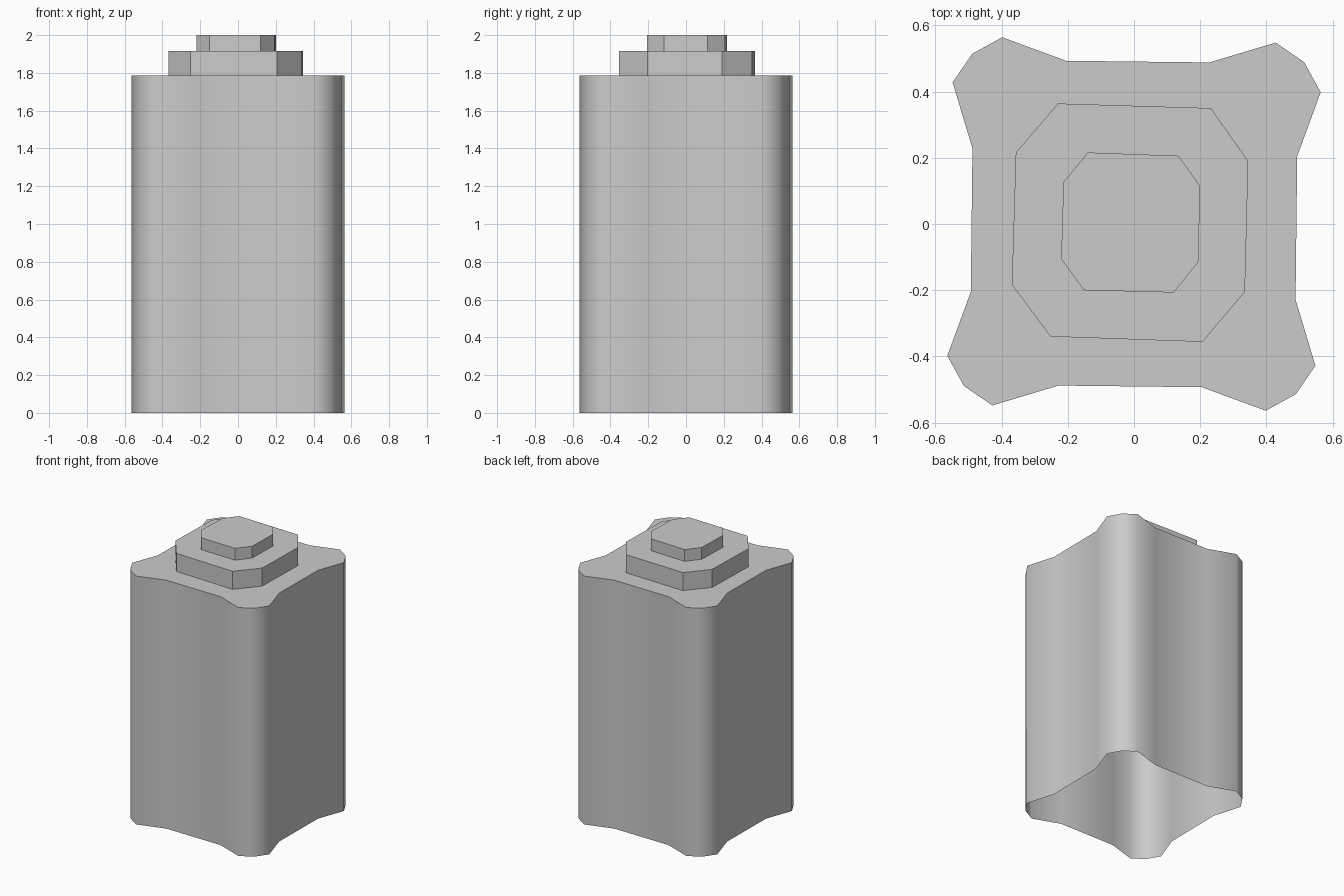
import bpy, bmesh
from math import radians

if "Cube" in bpy.data.objects:
    bpy.data.objects.remove(bpy.data.objects["Cube"])


def stepped_shell(name, outline, z0, z1, hole=None, smooth=False):
    """Walls around an outline, open below, with a flat top that may have a hole."""
    bm = bmesh.new()

    def loop(points, z):
        verts = [bm.verts.new((x, y, z)) for x, y in points]
        edges = [bm.edges.new((a, b)) for a, b in zip(verts, verts[1:] + verts[:1])]
        return verts, edges

    low, _ = loop(outline, z0)
    high, rim = loop(outline, z1)
    if hole:
        _, inner = loop(hole, z1)
        bmesh.ops.triangle_fill(bm, edges=rim + inner, use_beauty=True, normal=(0, 0, 1))
    else:
        bm.faces.new(high)
    n = len(low)
    for i in range(n):
        j = (i + 1) % n
        face = bm.faces.new((low[i], low[j], high[j], high[i]))
    for f in bm.faces:
        f.normal_update()
        if f.normal.z < -0.5:
            f.normal_flip()
    mesh = bpy.data.meshes.new(name)
    bm.to_mesh(mesh)
    bm.free()
    obj = bpy.data.objects.new(name, mesh)
    bpy.context.collection.objects.link(obj)
    if smooth:
        bpy.ops.object.select_all(action='DESELECT')
        obj.select_set(True)
        bpy.context.view_layer.objects.active = obj
        bpy.ops.object.shade_smooth_by_angle(angle=radians(60))
    return obj


# body outline: one flared corner turned four times
corner = [(0.493, 0.205), (0.564, 0.398), (0.514, 0.489), (0.428, 0.548), (0.228, 0.488)]
body_outline = []
for _ in range(4):
    body_outline += corner
    corner = [(-y, x) for x, y in corner]

# uneven octagons of the two steps, counter-clockwise
step_outline = [(0.345, 0.19), (0.232, 0.35), (-0.23, 0.364), (-0.357, 0.215),
                (-0.369, -0.183), (-0.252, -0.34), (0.207, -0.356), (0.335, -0.205)]
cap_outline = [(0.2, 0.114), (0.135, 0.206), (-0.14, 0.216), (-0.213, 0.126),
               (-0.22, -0.105), (-0.152, -0.2), (0.12, -0.207), (0.194, -0.116)]

stepped_shell("body", body_outline, 0.0, 1.785, step_outline, smooth=True)
stepped_shell("lower_step", step_outline, 1.785, 1.915, cap_outline)
stepped_shell("top_cap", cap_outline, 1.915, 2.0)
